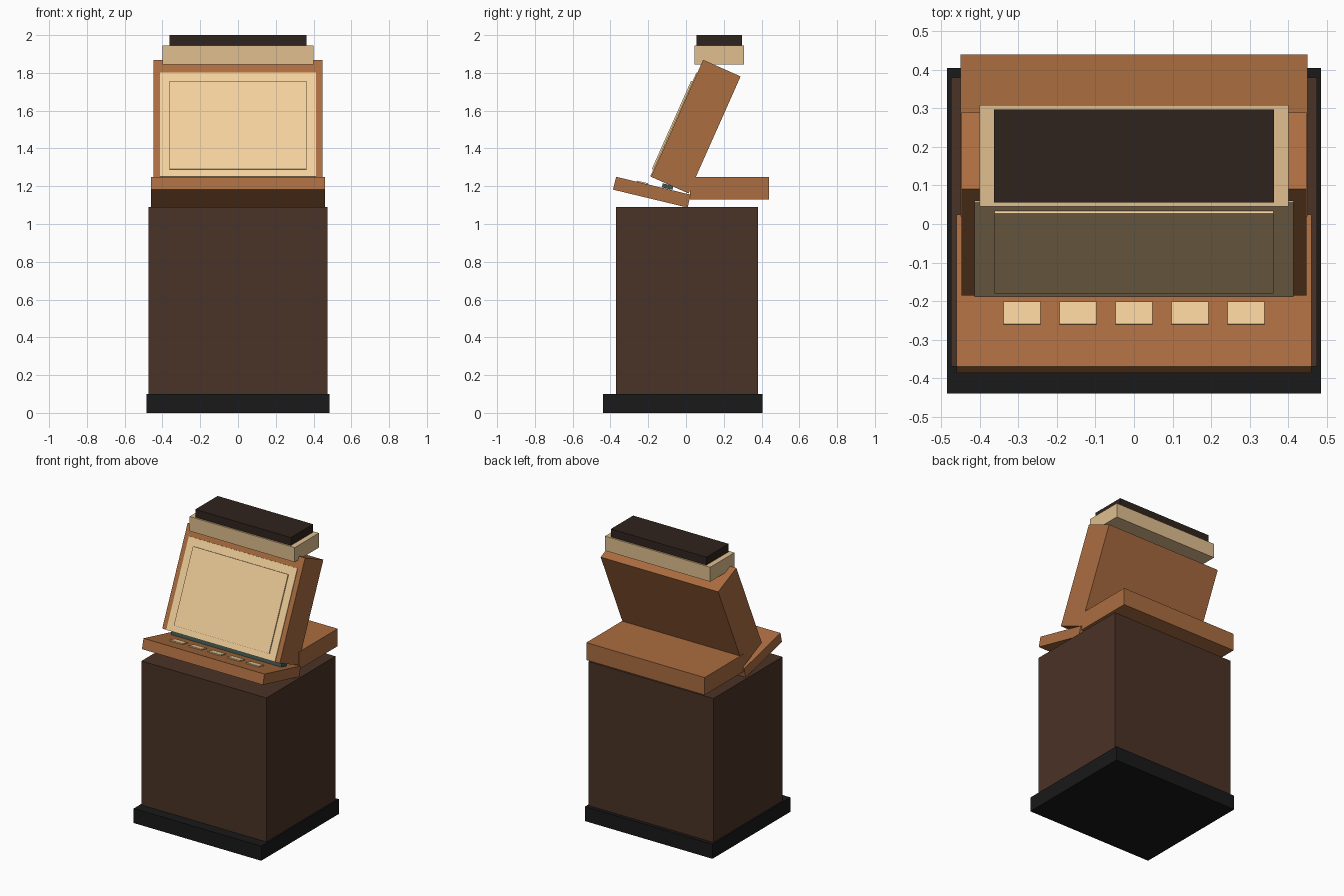
import bpy
from math import radians

if "Cube" in bpy.data.objects:
    bpy.data.objects.remove(bpy.data.objects["Cube"])


def srgb(h):
    vals = [int(h[i:i + 2], 16) / 255 for i in (0, 2, 4)]
    return [v / 12.92 if v <= 0.04045 else ((v + 0.055) / 1.055) ** 2.4 for v in vals] + [1]


def material(name, h):
    m = bpy.data.materials.new(name)
    m.diffuse_color = srgb(h)
    m.use_nodes = True
    m.node_tree.nodes["Principled BSDF"].inputs["Base Color"].default_value = m.diffuse_color
    return m


BLACK = material("black", "191919")
DARK = material("dark_wood", "4A3226")
WOOD = material("wood", "AB6D40")
TAN = material("tan", "E0BF90")
CREAM = material("cream", "F2D09C")
ROOF = material("roof_brown", "30241D")
GREEN = material("dark_green", "3E5650")


def box(name, x, y, z, mat, pivot=(0, 0), tilt=0):
    """Box from x, y and z ranges, in a frame tilted about x at pivot (y, z)."""
    bpy.ops.mesh.primitive_cube_add(size=1)
    ob = bpy.context.object
    ob.name = name
    for v in ob.data.vertices:
        v.co = [r[0] + (c + 0.5) * (r[1] - r[0]) for c, r in zip(v.co, (x, y, z))]
    ob.location = (0, pivot[0], pivot[1])
    ob.rotation_euler.x = radians(tilt)
    ob.data.materials.append(mat)
    return ob


def wide(w):
    return (-w, w)


# Plinth and cabinet
box("plinth", wide(0.485), (-0.44, 0.405), (0, 0.1), BLACK)
box("cabinet", wide(0.475), (-0.37, 0.38), (0.002, 1.09), DARK)
box("rear_shelf", wide(0.45), (0.02, 0.44), (1.13, 1.25), WOOD)

# Tilted control panel with a bar and a row of buttons
panel = dict(pivot=(-0.37, 1.25), tilt=-13.5)
box("control_panel", wide(0.46), (0, 0.406), (-0.07, 0), WOOD, **panel)
box("panel_bar", wide(0.42), (0.248, 0.306), (0.002, 0.024), GREEN, **panel)
for i in range(5):
    cx = (i - 2) * 0.145
    box(f"button_{i + 1}", (cx - 0.048, cx + 0.048), (0.112, 0.173), (-0.005, 0.006), CREAM, **panel)

# Screen housing leaning back
lean = dict(pivot=(-0.185, 1.25), tilt=-24)
box("screen_housing", wide(0.447), (0, 0.217), (0, 0.678), WOOD, **lean)
box("screen_frame", wide(0.413), (-0.005, 0.01), (0, 0.602), CREAM, **lean)
box("screen", wide(0.362), (-0.013, 0.005), (0.04, 0.55), CREAM, **lean)

# Sign and cap on top
box("top_sign", wide(0.4), (0.045, 0.308), (1.845, 1.945), TAN)
box("top_cap", wide(0.363), (0.056, 0.297), (1.945, 2.0), ROOF)
